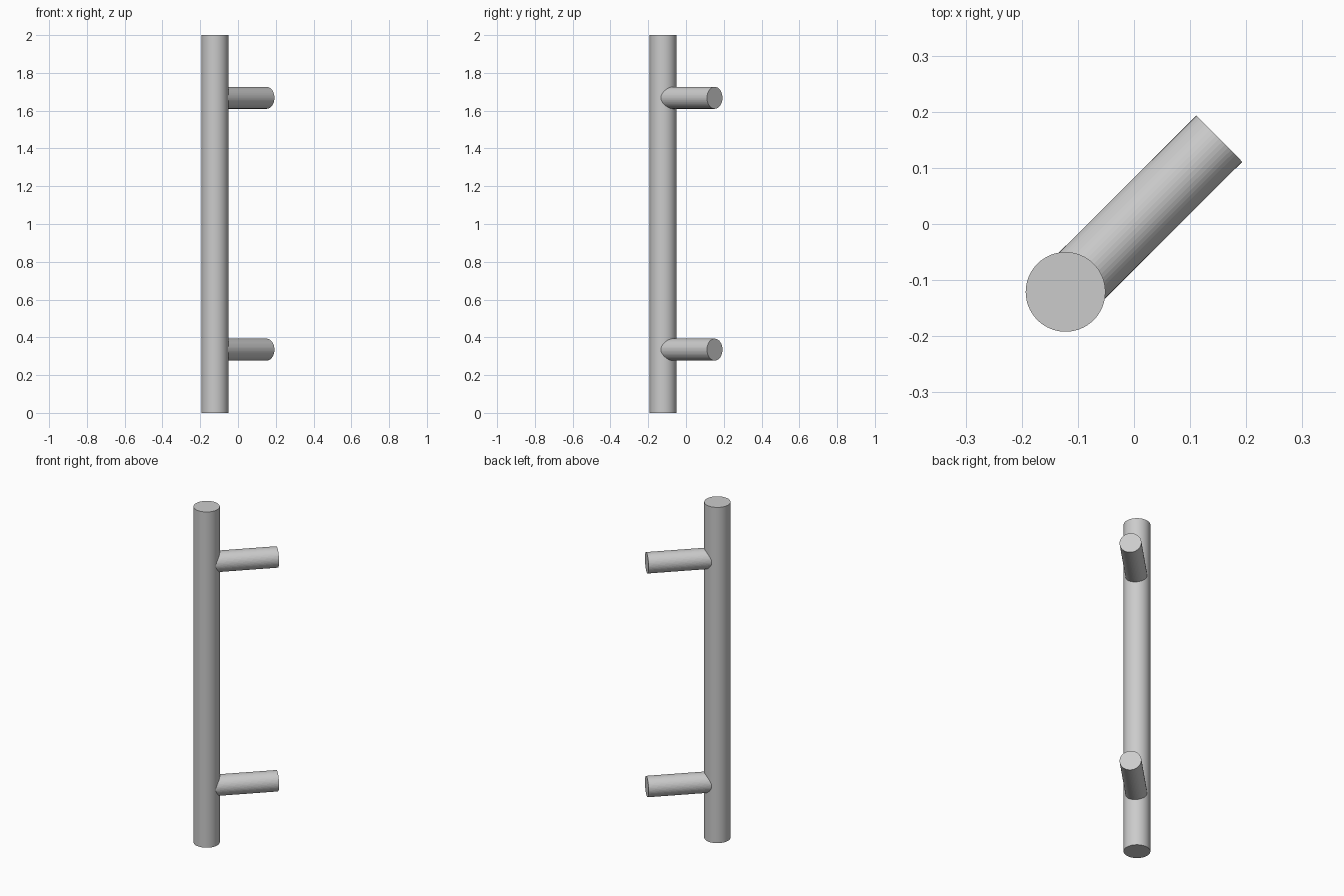
import bpy
from mathutils import Vector

if "Cube" in bpy.data.objects:
    bpy.data.objects.remove(bpy.data.objects["Cube"])

BAR = Vector((-0.122, -0.121, 0))
POST_END = Vector((0.152, 0.152, 0))
UP = Vector((0, 0, 1))


def rod(name, start, end, radius, sides, smooth):
    axis = end - start
    bpy.ops.mesh.primitive_cylinder_add(
        vertices=sides, radius=radius, depth=axis.length,
        location=(start + end) / 2,
        rotation=axis.to_track_quat('Z', 'Y').to_euler())
    obj = bpy.context.object
    obj.name = name
    if smooth:
        bpy.ops.object.shade_smooth_by_angle()
    return obj


# Vertical grip bar
rod("grip_bar", BAR, BAR + UP * 2, 0.071, 64, True)

# Diagonal mounting posts, rooted just inside the bar
root = BAR + (POST_END - BAR).normalized() * 0.03
for name, z in (("lower_post", 0.335), ("upper_post", 1.668)):
    rod(name, root + UP * z, POST_END + UP * z, 0.058, 48, False)
